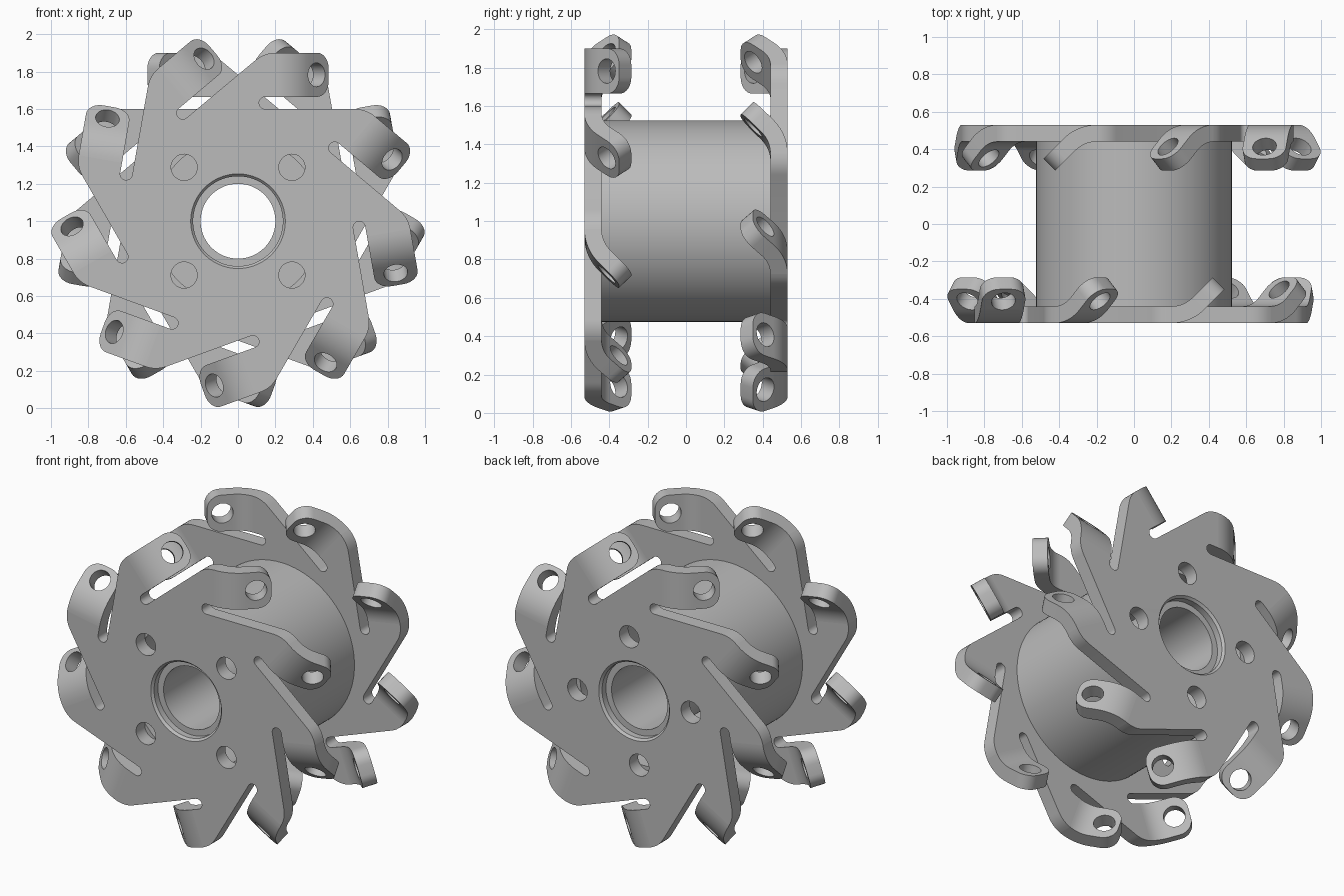
import bpy, bmesh
from math import sin, cos, radians, pi
from mathutils import Matrix, Vector

if "Cube" in bpy.data.objects:
    bpy.data.objects.remove(bpy.data.objects["Cube"], do_unlink=True)

TABS = 9
STEP = 2 * pi / TABS
HALF, THICK = 0.53, 0.09            # half width of the wheel, sheet thickness
TOP, LOW, FOOT = 0.9, 0.665, 0.6    # tab upper edge, tab lower edge, slot floor
BEND_X = 0.2                        # where each tab starts to bend

# Wheel is modelled with its axle on local z, then stood up
FRONT = Matrix.Translation((0, 0, 1)) @ Matrix.Rotation(pi / 2, 4, 'X')
BACK = Matrix.Translation((0, 0, 1)) @ Matrix.Rotation(pi, 4, 'Z') @ Matrix.Rotation(pi / 2, 4, 'X')

grey = bpy.data.materials.new("plain_grey")
grey.use_nodes = True
grey.diffuse_color = (0.5, 0.5, 0.5, 1)
grey.node_tree.nodes["Principled BSDF"].inputs["Base Color"].default_value = (0.5, 0.5, 0.5, 1)


def place(name, mesh, matrix):
    ob = bpy.data.objects.new(name, mesh)
    bpy.context.collection.objects.link(ob)
    mesh.materials.clear()
    mesh.materials.append(grey)
    ob.matrix_world = matrix
    bpy.ops.object.select_all(action='DESELECT')
    ob.select_set(True)
    bpy.context.view_layer.objects.active = ob
    bpy.ops.object.shade_smooth_by_angle(angle=radians(30))
    return ob


def bake(ob):
    """Evaluated mesh of a temporary object, which is then removed."""
    bpy.context.view_layer.update()
    deps = bpy.context.evaluated_depsgraph_get()
    mesh = bpy.data.meshes.new_from_object(ob.evaluated_get(deps))
    bpy.data.objects.remove(ob, do_unlink=True)
    return mesh


def temp(name, data):
    ob = bpy.data.objects.new(name, data)
    bpy.context.collection.objects.link(ob)
    return ob


def arc(cx, cy, r, start, end, n):
    return [(cx + r * cos(radians(start + (end - start) * i / n)),
             cy + r * sin(radians(start + (end - start) * i / n))) for i in range(n + 1)]


def turn(p, a):
    return (p[0] * cos(a) - p[1] * sin(a), p[0] * sin(a) + p[1] * cos(a))


def lathe(name, profile, steps=96):
    bm = bmesh.new()
    rings = [[bm.verts.new((*turn((r, 0), 2 * pi * i / steps), z)) for r, z in profile]
             for i in range(steps)]
    n = len(profile)
    for i in range(steps):
        a, b = rings[i], rings[(i + 1) % steps]
        for j in range(n):
            k = (j + 1) % n
            bm.faces.new((a[j], b[j], b[k], a[k]))
    bmesh.ops.recalc_face_normals(bm, faces=bm.faces)
    mesh = bpy.data.meshes.new(name)
    bm.to_mesh(mesh)
    bm.free()
    return place(name, mesh, FRONT)


# Side plate: pinwheel outline with slots, a bore and four bolt holes
slot_r = (LOW - FOOT) / 2
unit = arc(BEND_X, TOP - 0.165, 0.165, 130, 90, 6) + [(BEND_X, LOW)]
unit += arc(0.145, FOOT + slot_r, slot_r, 90, 270, 10)
outline = [turn(p, -STEP * k) for k in range(TABS) for p in unit]
loops = [outline, arc(0, 0, 0.253, 0, 356.25, 95)]
for sx in (-1, 1):
    for sy in (-1, 1):
        loops.append(arc(sx * 0.288, sy * 0.288, 0.07, 0, 350, 35))


def make_plate(name, matrix, spin):
    curve = bpy.data.curves.new(name, 'CURVE')
    curve.dimensions = '2D'
    curve.fill_mode = 'BOTH'
    curve.extrude = THICK / 2
    for pts in loops:
        sp = curve.splines.new('POLY')
        sp.points.add(len(pts) - 1)
        for q, p in zip(sp.points, pts):
            q.co = (p[0], p[1], 0, 1)
        sp.use_cyclic_u = True
    mesh = bake(temp(name, curve))
    bm = bmesh.new()
    bm.from_mesh(mesh)
    bmesh.ops.remove_doubles(bm, verts=bm.verts, dist=1e-5)
    bmesh.ops.translate(bm, verts=bm.verts, vec=(0, 0, HALF - THICK / 2))
    bmesh.ops.recalc_face_normals(bm, faces=bm.faces)
    bm.to_mesh(mesh)
    bm.free()
    place(name, mesh, matrix)


# Bent tab: side profile extruded across its width, rounded end, drilled hole
def make_tab_mesh():
    bend_z, reach = HALF - 0.25, 0.108
    outer = arc(BEND_X, bend_z, 0.25, 90, 45, 10)
    inner = arc(BEND_X, bend_z, 0.25 - THICK, 45, 90, 10)
    outer.append((outer[-1][0] + reach, outer[-1][1] - reach))
    inner.insert(0, (inner[0][0] + reach, inner[0][1] - reach))
    bm = bmesh.new()
    face = bm.faces.new([bm.verts.new((u, LOW, z)) for u, z in outer + inner])
    ext = bmesh.ops.extrude_face_region(bm, geom=[face])
    bmesh.ops.translate(bm, vec=(0, TOP - LOW, 0),
                        verts=[g for g in ext["geom"] if isinstance(g, bmesh.types.BMVert)])
    bmesh.ops.recalc_face_normals(bm, faces=bm.faces)
    tip = max(v.co.x - v.co.z for v in bm.verts) - 1e-4
    ends = [e for e in bm.edges
            if all(v.co.x - v.co.z > tip for v in e.verts)
            and abs(e.verts[0].co.y - e.verts[1].co.y) < 1e-4]
    bmesh.ops.bevel(bm, geom=ends, offset=0.085, segments=8, profile=0.5, affect='EDGES')
    mesh = bpy.data.meshes.new("tab")
    bm.to_mesh(mesh)
    bm.free()

    drill = bpy.data.meshes.new("tab_drill")
    bm = bmesh.new()
    bmesh.ops.create_cone(bm, cap_ends=True, segments=32, radius1=0.064, radius2=0.064, depth=0.4,
                          matrix=Matrix.Translation((0.42, (TOP + LOW) / 2, 0.414))
                          @ Matrix.Rotation(pi / 4, 4, 'Y'))
    bm.to_mesh(drill)
    bm.free()
    cutter = temp("tab_drill", drill)
    cutter.hide_render = True
    ob = temp("tab", mesh)
    mod = ob.modifiers.new("hole", 'BOOLEAN')
    mod.operation, mod.solver, mod.object = 'DIFFERENCE', 'EXACT', cutter
    result = bake(ob)
    bpy.data.objects.remove(cutter, do_unlink=True)
    return result


tab_mesh = make_tab_mesh()
for side, matrix in (("front", FRONT), ("back", BACK)):
    make_plate(side + "_plate", matrix, 0)
    for k in range(TABS):
        place(f"{side}_tab_{k + 1}", tab_mesh.copy(), matrix @ Matrix.Rotation(-STEP * k, 4, 'Z'))
    # Turn the bolt pattern for the other plate by one tab spacing
    loops[2:] = [[turn(p, -STEP) for p in loop] for loop in loops[2:]]

# Hollow drum between the plates
inside = HALF - THICK
lathe("hub_drum", [(0.525, -inside), (0.525, inside), (0.45, inside), (0.45, -inside)])

# Axle bore with a recessed shoulder at each end
shoulder = [(0.253, HALF), (0.24, HALF - 0.015), (0.24, 0.475), (0.2, 0.475)]
lathe("axle_bore", shoulder + [(r, -z) for r, z in reversed(shoulder)])
